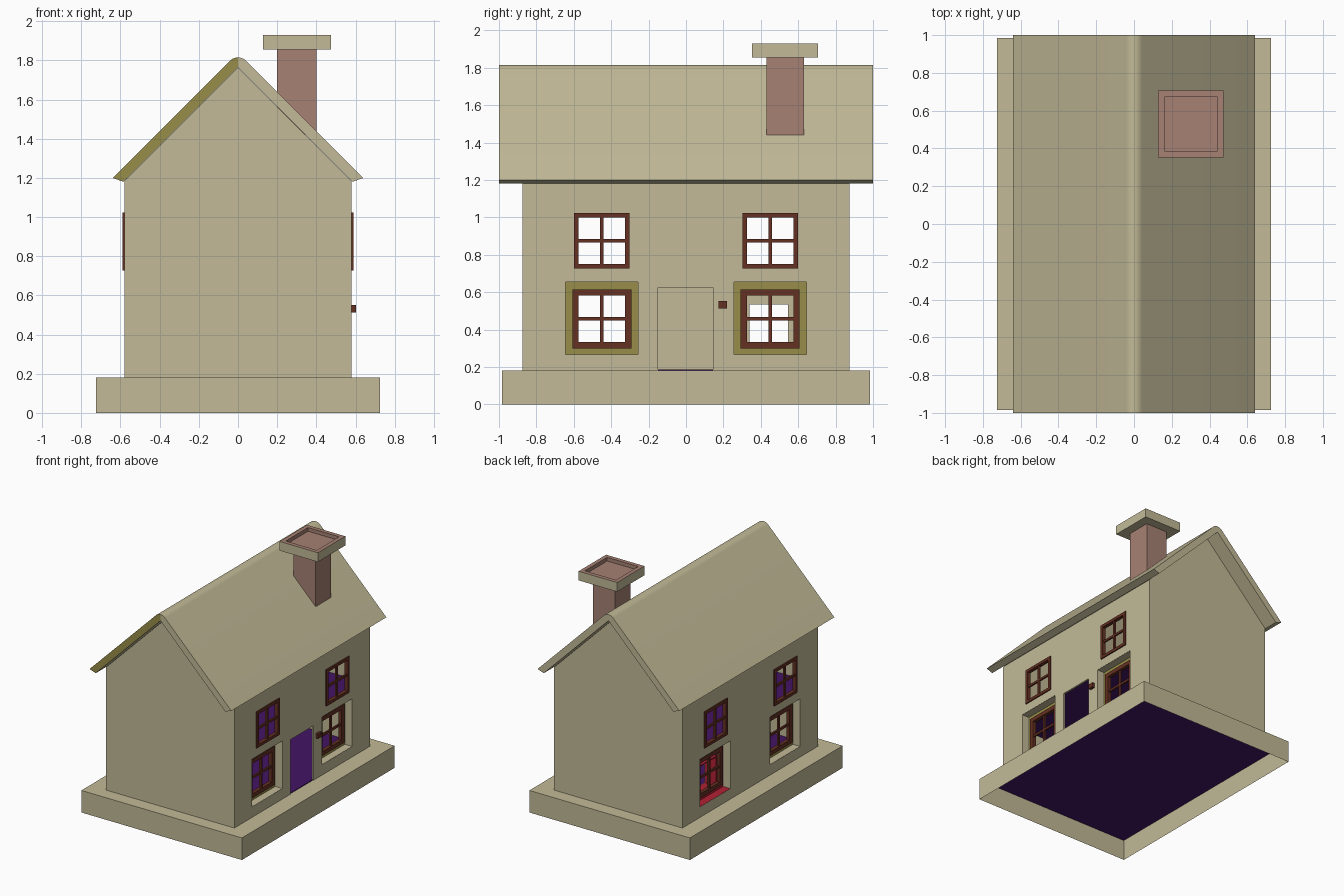
import bpy, bmesh, math

if "Cube" in bpy.data.objects:
    bpy.data.objects.remove(bpy.data.objects["Cube"], do_unlink=True)


def material(name, rgb):
    m = bpy.data.materials.new(name)
    m.use_nodes = True
    m.diffuse_color = (*rgb, 1)
    m.node_tree.nodes["Principled BSDF"].inputs["Base Color"].default_value = (*rgb, 1)
    return m


BEIGE = material("beige plaster", (0.54, 0.49, 0.31))
OLIVE = material("olive trim", (0.31, 0.27, 0.065))
BROWN = material("brown wood", (0.13, 0.03, 0.016))
BRICK = material("dusty brick", (0.38, 0.22, 0.17))
PURPLE = material("deep purple", (0.055, 0.007, 0.13))
RED = material("red paint", (0.45, 0.015, 0.035))


def finish(name, bm, *mats):
    bmesh.ops.recalc_face_normals(bm, faces=bm.faces[:])
    mesh = bpy.data.meshes.new(name)
    bm.to_mesh(mesh)
    bm.free()
    ob = bpy.data.objects.new(name, mesh)
    for m in mats:
        mesh.materials.append(m)
    bpy.context.collection.objects.link(ob)
    return ob


def add_box(bm, x0, x1, y0, y1, z0, z1):
    geo = bmesh.ops.create_cube(bm, size=1)
    for v in geo["verts"]:
        v.co.x = x0 if v.co.x < 0 else x1
        v.co.y = y0 if v.co.y < 0 else y1
        v.co.z = z0 if v.co.z < 0 else z1


def boxes(name, mat, *items):
    bm = bmesh.new()
    for item in items:
        add_box(bm, *item)
    return finish(name, bm, mat)


def ring(x0, x1, y0, y1, z0, z1, w):
    """Four bars around a rectangle lying in the y-z plane."""
    return [(x0, x1, y0, y1, z0, z0 + w), (x0, x1, y0, y1, z1 - w, z1),
            (x0, x1, y0, y0 + w, z0 + w, z1 - w), (x0, x1, y1 - w, y1, z0 + w, z1 - w)]


def prism_mesh(points, half):
    """Profile in x-z, extruded along y."""
    bm = bmesh.new()
    face = bm.faces.new([bm.verts.new((x, -half, z)) for x, z in points])
    out = bmesh.ops.extrude_face_region(bm, geom=[face])
    for v in out["geom"]:
        if isinstance(v, bmesh.types.BMVert):
            v.co.y = half
    return bm


def cut(ob, cutter):
    mod = ob.modifiers.new("cut", "BOOLEAN")
    mod.operation, mod.solver, mod.object = "DIFFERENCE", "EXACT", cutter
    bpy.context.view_layer.update()
    graph = bpy.context.evaluated_depsgraph_get()
    mesh = bpy.data.meshes.new_from_object(ob.evaluated_get(graph))
    ob.modifiers.clear()
    ob.data = mesh
    bpy.data.objects.remove(cutter, do_unlink=True)


# Base: open underneath, with a purple underside
bm = bmesh.new()
add_box(bm, -0.725, 0.725, -0.985, 0.985, 0, 0.18)
bm.normal_update()
under = min(bm.faces, key=lambda f: f.calc_center_median().z)
bmesh.ops.inset_region(bm, faces=[under], thickness=0.012)
for v in under.verts:
    v.co.z = 0.165
under.material_index = 1
finish("base", bm, BEIGE, PURPLE)


# Walls: hollow gabled shell with window and door openings
def gable(x, foot, apex):
    return [(-x, foot), (x, foot), (x, apex - x), (0, apex), (-x, apex - x)]


walls = finish("walls", prism_mesh(gable(0.58, 0.18, 1.762), 0.875), BEIGE)
cut(walls, finish("interior_cutter", prism_mesh(gable(0.565, 0.1, 1.74), 0.86), BEIGE))

WIN_Y = 0.45
holes = [(0.5, 0.7, -0.15, 0.145, 0.1, 0.625)]
for side in (-1, 1):
    xs = sorted((side * 0.5, side * 0.7))
    for y in (-WIN_Y, WIN_Y):
        holes.append((*xs, y - 0.135, y + 0.135, 0.74, 1.01))
        holes.append((*xs, y - 0.195, y + 0.195, 0.265, 0.655))
cut(walls, boxes("opening_cutter", BEIGE, *holes))

# Floors
boxes("ground_floor", PURPLE, (-0.565, 0.575, -0.86, 0.86, 0.178, 0.186))
boxes("upper_floor", PURPLE, (-0.565, 0.565, -0.86, 0.86, 0.685, 0.695))


# Windows: four on each long wall, the lower ones set back in a recess
def window(name, x0, x1, y, z, half, w):
    bars = ring(x0, x1, y - half, y + half, z - half, z + half, w)
    inner, thin = half - w, 0.009
    mid = (x0 + x1) / 2
    bars.append((mid - 0.008, mid + 0.008, y - thin, y + thin, z - inner, z + inner))
    bars.append((mid - 0.007, mid + 0.007, y - inner, y + inner, z - thin, z + thin))
    boxes(name, BROWN, *bars)


for side, label in ((-1, "right"), (1, "left")):
    for y, end in ((-WIN_Y, "front"), (WIN_Y, "back")):
        tag = f"{label}_{end}"
        xs = sorted((side * 0.56, side * 0.59))
        window("upper_window_" + tag, *xs, y, 0.875, 0.148, 0.024)
        xs = sorted((side * 0.505, side * 0.535))
        window("lower_window_" + tag, *xs, y, 0.457, 0.158, 0.034)
        painted = side < 0 and end == "back"
        xs = sorted((side * 0.51, side * 0.515))
        boxes("recess_panel_" + tag, RED if painted else OLIVE,
              *ring(*xs, y - 0.195, y + 0.195, 0.265, 0.655, 0.06))
        xs = sorted((side * 0.51, side * 0.579))
        lining = ring(*xs, y - 0.199, y + 0.199, 0.261, 0.659, 0.005)
        boxes("recess_lining_" + tag, BEIGE, *lining[1:])
        boxes("recess_sill_" + tag, RED if painted else BEIGE, lining[0])

# Red niche behind one lower window
boxes("niche", RED, *ring(-0.51, -0.41, 0.33, 0.555, 0.29, 0.545, 0.01))
boxes("niche_face", BEIGE,
      (-0.41, -0.405, 0.26, 0.34, 0.26, 0.66), (-0.41, -0.405, 0.545, 0.66, 0.26, 0.66),
      (-0.41, -0.405, 0.34, 0.545, 0.535, 0.66), (-0.41, -0.405, 0.34, 0.545, 0.26, 0.3))

# Door lamp
boxes("door_lamp", BROWN, (0.575, 0.602, 0.175, 0.22, 0.513, 0.552))

# Roof: two mirrored slopes meeting in a rounded ridge
for side, label in ((-1, "right"), (1, "left")):
    profile = [(0, 1.765), (0.585, 1.18), (0.64, 1.2)]
    for i in range(6):
        a = math.radians(45 + 9 * i)
        profile.append((0.06 * math.cos(a), 1.755 + 0.06 * math.sin(a)))
    bm = prism_mesh([(side * x, z) for x, z in profile], 1.0)
    bm.normal_update()
    for f in bm.faces:
        if side < 0 and f.calc_center_median().y < -0.99:
            f.material_index = 1
    roof = finish("roof_" + label, bm, BEIGE, OLIVE)
    bpy.ops.object.select_all(action="DESELECT")
    roof.select_set(True)
    bpy.context.view_layer.objects.active = roof
    bpy.ops.object.shade_smooth_by_angle(angle=math.radians(30))

# Chimney stack and cap with a sunken top
boxes("chimney_stack", BRICK, (0.2, 0.4, 0.43, 0.63, 1.42, 1.86))
bm = bmesh.new()
add_box(bm, 0.128, 0.475, 0.353, 0.706, 1.855, 1.93)
bm.normal_update()
top = max(bm.faces, key=lambda f: f.calc_center_median().z)
top.material_index = 1
bmesh.ops.inset_region(bm, faces=[top], thickness=0.047)
out = bmesh.ops.extrude_face_region(bm, geom=[top])
for v in out["geom"]:
    if isinstance(v, bmesh.types.BMVert):
        v.co.z -= 0.03
bmesh.ops.delete(bm, geom=[top] if top.is_valid else [], context="FACES_ONLY")
for f in bm.faces:
    if f.calc_center_median().z > 1.897:
        f.material_index = 1
finish("chimney_cap", bm, BEIGE, BRICK)
